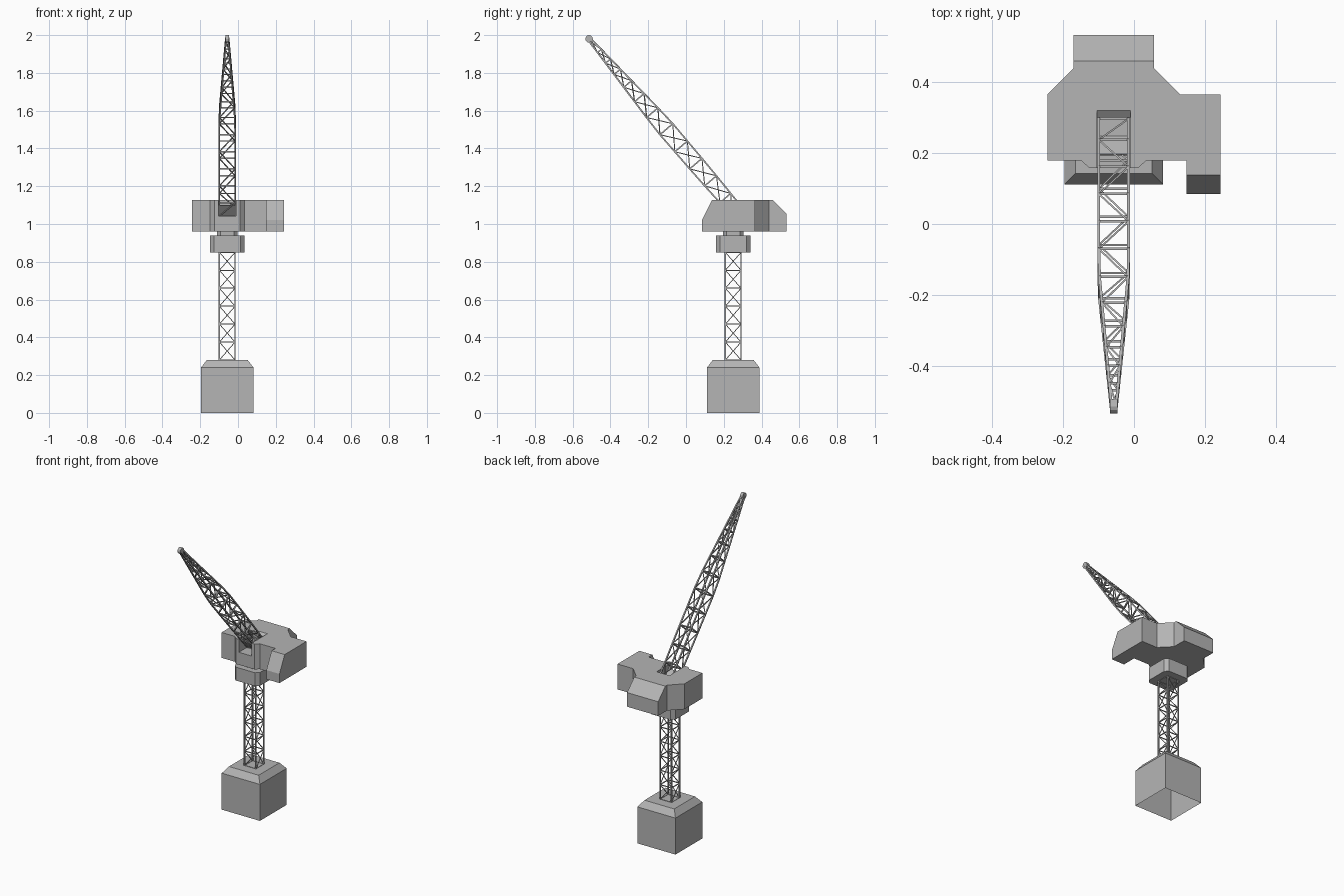
import bpy, bmesh
from mathutils import Vector, Matrix

if "Cube" in bpy.data.objects:
    bpy.data.objects.remove(bpy.data.objects["Cube"])

CX, CY = -0.057, 0.25          # tower axis

# Dark grey paint shared by all parts
paint = bpy.data.materials.new("dark_grey")
paint.diffuse_color = (0.46, 0.46, 0.46, 1)
paint.use_nodes = True
paint.node_tree.nodes["Principled BSDF"].inputs["Base Color"].default_value = paint.diffuse_color


def finish(bm, name):
    bmesh.ops.recalc_face_normals(bm, faces=bm.faces)
    me = bpy.data.meshes.new(name)
    bm.to_mesh(me)
    bm.free()
    me.materials.append(paint)
    ob = bpy.data.objects.new(name, me)
    bpy.context.collection.objects.link(ob)
    return ob


def prism(bm, pts, offset):
    """Extrude a closed planar outline by an offset vector."""
    f = bm.faces.new([bm.verts.new(p) for p in pts])
    r = bmesh.ops.extrude_face_region(bm, geom=[f], use_keep_orig=True)
    vs = [g for g in r["geom"] if isinstance(g, bmesh.types.BMVert)]
    bmesh.ops.translate(bm, verts=vs, vec=offset)


def bar(bm, a, b, w):
    """Square bar between two points."""
    a, b = Vector(a), Vector(b)
    d = b - a
    m = (Matrix.Translation((a + b) / 2) @ d.to_track_quat('Z', 'Y').to_matrix().to_4x4()
         @ Matrix.Diagonal((w, w, d.length, 1)))
    bmesh.ops.create_cube(bm, size=1, matrix=m)


def lattice(name, rings, chord, cross, brace):
    """Four-chord truss with zigzag braces on every side."""
    bm = bmesh.new()
    for i, r in enumerate(rings):
        for k in range(4):
            n = (k + 1) % 4
            bar(bm, r[k], r[n], cross)
            if i + 1 < len(rings):
                nxt = rings[i + 1]
                bar(bm, r[k], nxt[k], chord)
                if i % 2 == 0:
                    bar(bm, r[k], nxt[n], brace)
                else:
                    bar(bm, r[n], nxt[k], brace)
    return finish(bm, name)


def square(h, z, c=0):
    """Square outline around the tower axis, optionally with cut corners."""
    if c == 0:
        uv = [(-h, -h), (h, -h), (h, h), (-h, h)]
    else:
        k = h - c
        uv = [(-k, -h), (k, -h), (h, -k), (h, k), (k, h), (-k, h), (-h, k), (-h, -k)]
    return [Vector((CX + u, CY + v, z)) for u, v in uv]


# Foundation block with sloped shoulders, open underneath
bm = bmesh.new()
loops = [[bm.verts.new(p) for p in square(h, z)]
         for h, z in ((0.139, 0), (0.139, 0.24), (0.108, 0.28))]
bm.faces.new(loops[-1])
for lo, hi in zip(loops, loops[1:]):
    for k in range(4):
        n = (k + 1) % 4
        bm.faces.new((lo[k], lo[n], hi[n], hi[k]))
finish(bm, "foundation_block")

# Tower mast
lattice("tower_mast", [square(0.0415, 0.28 + 0.095 * i) for i in range(7)],
        0.007, 0.005, 0.004)

# Slewing collar and neck
bm = bmesh.new()
prism(bm, square(0.092, 0.85, 0.022), (0, 0, 0.088))
finish(bm, "slewing_collar")
bm = bmesh.new()
prism(bm, square(0.055, 0.935, 0.02), (0, 0, 0.03))
finish(bm, "slewing_neck")

# Machinery house: plan outline, back top edge sliced off
plan = [(-0.244, 0.178), (-0.148, 0.178), (-0.125, 0.157), (0.011, 0.157), (0.034, 0.178),
        (0.148, 0.178), (0.148, 0.365), (0.129, 0.365), (0.056, 0.439),
        (0.056, 0.532), (-0.17, 0.532), (-0.17, 0.439), (-0.244, 0.365)]
bm = bmesh.new()
prism(bm, [(x, y, 0.96) for x, y in plan], (0, 0, 0.167))
cut = bmesh.ops.bisect_plane(bm, geom=bm.verts[:] + bm.edges[:] + bm.faces[:],
                             plane_co=(0, 0.458, 1.127), plane_no=(0, 1, 1), clear_outer=True)
bmesh.ops.holes_fill(bm, edges=[e for e in cut["geom_cut"] if isinstance(e, bmesh.types.BMEdge)])
house = finish(bm, "machinery_house")

# Boom slot cut into the house
bm = bmesh.new()
prism(bm, [(-0.104, y, z) for y, z in
           ((0.1, 1.042), (0.3, 1.042), (0.3, 1.112), (0.32, 1.127), (0.32, 1.15), (0.1, 1.15))],
      (0.094, 0, 0))
cutter = finish(bm, "slot_cutter")
cutter.hide_render = True
cutter.hide_viewport = True
mod = house.modifiers.new("slot", 'BOOLEAN')
mod.operation = 'DIFFERENCE'
mod.solver = 'EXACT'
mod.object = cutter

# Operator cab with raked front
bm = bmesh.new()
prism(bm, [(0.148, y, z) for y, z in
           ((0.084, 0.96), (0.084, 1.02), (0.138, 1.127), (0.365, 1.127), (0.365, 0.96))],
      (0.095, 0, 0))
finish(bm, "operator_cab")

# Luffing boom: width and depth vary along its length
foot, tip = Vector((CX, 0.27, 1.065)), Vector((CX, -0.513, 1.98))
axis = (tip - foot).normalized()
length = (tip - foot).length
side = Vector((1, 0, 0))
up = Vector((0, axis.z, -axis.y))


def lerp_table(s, table):
    for (s0, v0), (s1, v1) in zip(table, table[1:]):
        if s <= s1:
            return v0 + (v1 - v0) * (s - s0) / (s1 - s0)
    return table[-1][1]


def boom_ring(s):
    w = lerp_table(s, ((0, 0.042), (0.66, 0.042), (length, 0.007)))
    d = lerp_table(s, ((0, 0.035), (0.25, 0.042), (0.6, 0.045), (length, 0.008)))
    c = foot + axis * s
    return [c - side * w - up * d, c + side * w - up * d,
            c + side * w + up * d, c - side * w + up * d]


stations = (0, 0.095, 0.215, 0.335, 0.455, 0.575, 0.69, 0.795, 0.89, 0.975, 1.05, 1.12, length)
lattice("boom", [boom_ring(s) for s in stations], 0.008, 0.007, 0.005)

# Boom foot plate on the underside
bm = bmesh.new()
a, b = boom_ring(0.0), boom_ring(0.075)
prism(bm, [a[0], a[1], b[1], b[0]], up * 0.006)
finish(bm, "boom_foot_plate")

# Tip sheave
bm = bmesh.new()
bmesh.ops.create_cone(bm, cap_ends=True, segments=12, radius1=0.02, radius2=0.02, depth=0.02,
                      matrix=Matrix.Translation(tip) @ Matrix.Rotation(1.5708, 4, 'Y'))
finish(bm, "tip_sheave")
